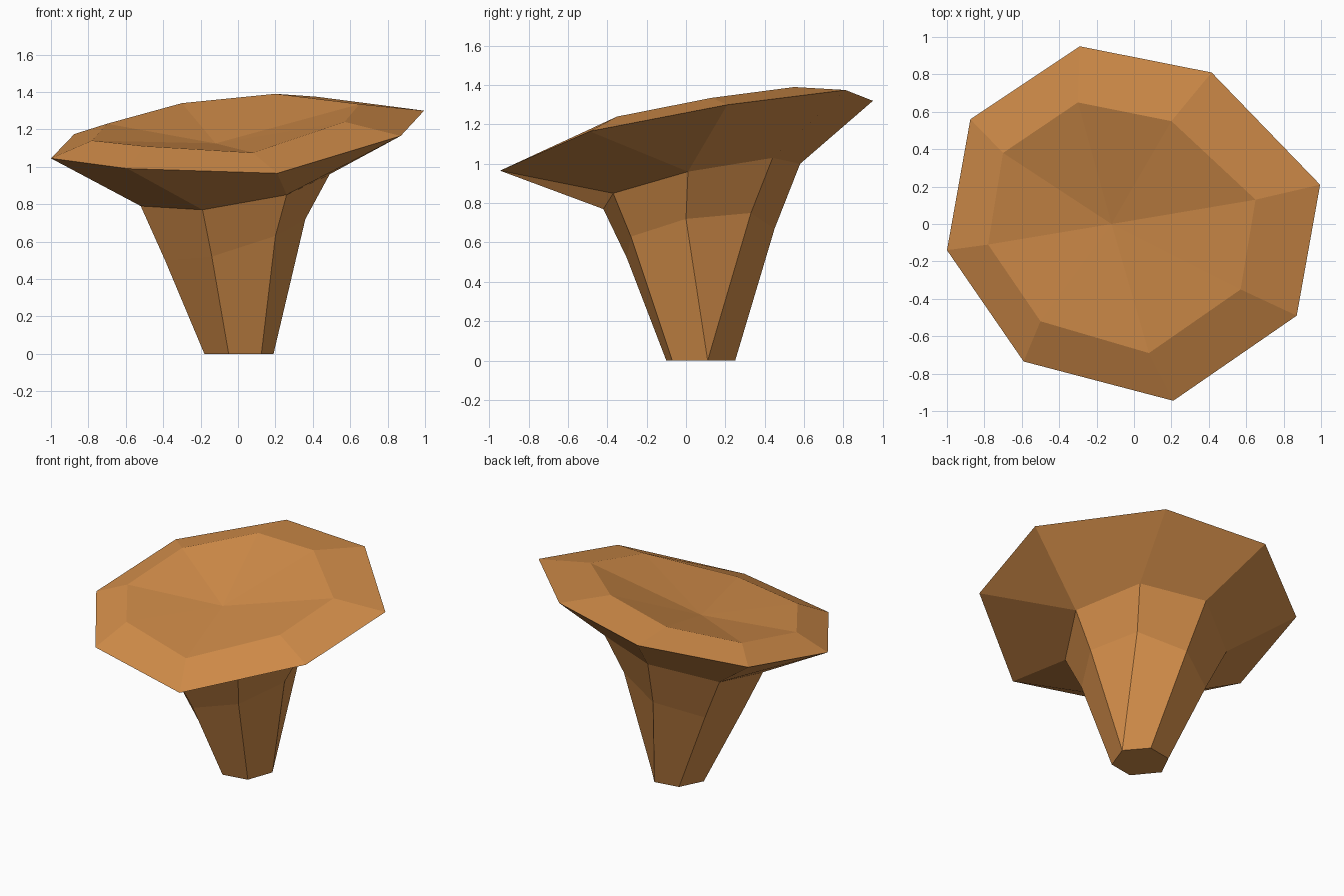
import bpy
import bmesh

default_cube = bpy.data.objects.get("Cube")
if default_cube:
    bpy.data.objects.remove(default_cube, do_unlink=True)


def make_material(name, colour):
    material = bpy.data.materials.new(name)
    material.use_nodes = True
    material.diffuse_color = colour
    shader = next(n for n in material.node_tree.nodes if n.type == 'BSDF_PRINCIPLED')
    shader.inputs["Base Color"].default_value = colour
    shader.inputs["Roughness"].default_value = 0.9
    return material


def add_ring(bm, points):
    """Add one cross-section; a repeated neighbouring point shares its vertex."""
    ring = []
    for index, point in enumerate(points):
        if index and point == points[index - 1]:
            ring.append(ring[-1])
        else:
            ring.append(bm.verts.new(point))
    return ring


def add_face(bm, corners):
    """Add a face, dropping corners that have merged into one."""
    unique = list(dict.fromkeys(corners))
    if len(unique) > 2:
        bm.faces.new(unique)


def bridge(bm, lower, upper):
    """Join two rings with outward-facing panels."""
    count = len(lower)
    for i in range(count):
        j = (i + 1) % count
        add_face(bm, (lower[i], lower[j], upper[j], upper[i]))


def loft(name, sections, material, base=False, centre=None):
    """Loft a part upwards through its sections, optionally closing the ends."""
    bm = bmesh.new()
    rings = [add_ring(bm, section) for section in sections]
    for lower, upper in zip(rings, rings[1:]):
        bridge(bm, lower, upper)
    if base:
        add_face(bm, reversed(rings[0]))
    if centre:
        hub = bm.verts.new(centre)
        top = rings[-1]
        for i, vert in enumerate(top):
            add_face(bm, (vert, top[(i + 1) % len(top)], hub))
    mesh = bpy.data.meshes.new(name)
    bm.to_mesh(mesh)
    bm.free()
    mesh.materials.append(material)
    part = bpy.data.objects.new(name, mesh)
    bpy.context.collection.objects.link(part)
    return part


# Cross-sections run anticlockwise from the front, eight stations each
foot_corner = (.19, .11, 0)
foot = [(.125, -.07, 0), foot_corner, foot_corner, foot_corner,
        (.07, .25, 0), (-.1, .22, 0), (-.18, .06, 0), (-.05, -.1, 0)]

waist_side = (.36, 0, .72)
waist = [(.2, -.28, .63), waist_side, waist_side, (.25, .33, .75),
         (-.06, .45, .67), (-.35, .29, .58), (-.39, -.07, .5), (-.14, -.3, .52)]

neck_side = (.49, .01, .96)
neck = [(.26, -.37, .85), neck_side, neck_side, (.32, .44, 1.03),
        (-.11, .58, 1), (-.49, .33, .88), (-.52, -.11, .79), (-.19, -.42, .77)]

rim = [(.21, -.945, .965), (.87, -.49, 1.165), (.995, .21, 1.3), (.415, .81, 1.375),
       (-.29, .95, 1.32), (-.875, .56, 1.175), (-1, -.14, 1.045), (-.59, -.735, .99)]

lip = [(.08, -.69, 1.075), (.57, -.35, 1.24), (.65, .13, 1.335), (.2, .55, 1.39),
       (-.3, .65, 1.34), (-.7, .38, 1.23), (-.78, -.11, 1.14), (-.5, -.52, 1.11)]

tan = make_material("warm_tan", (.64, .265, .067, 1))

# Tapered stem with a closed base
loft("stem", [foot, waist, neck], tan, base=True)

# Tilted cap: flared underside, bevelled lip and sunken top
loft("cap", [neck, rim, lip], tan, centre=(-.12, 0, 1.125))
